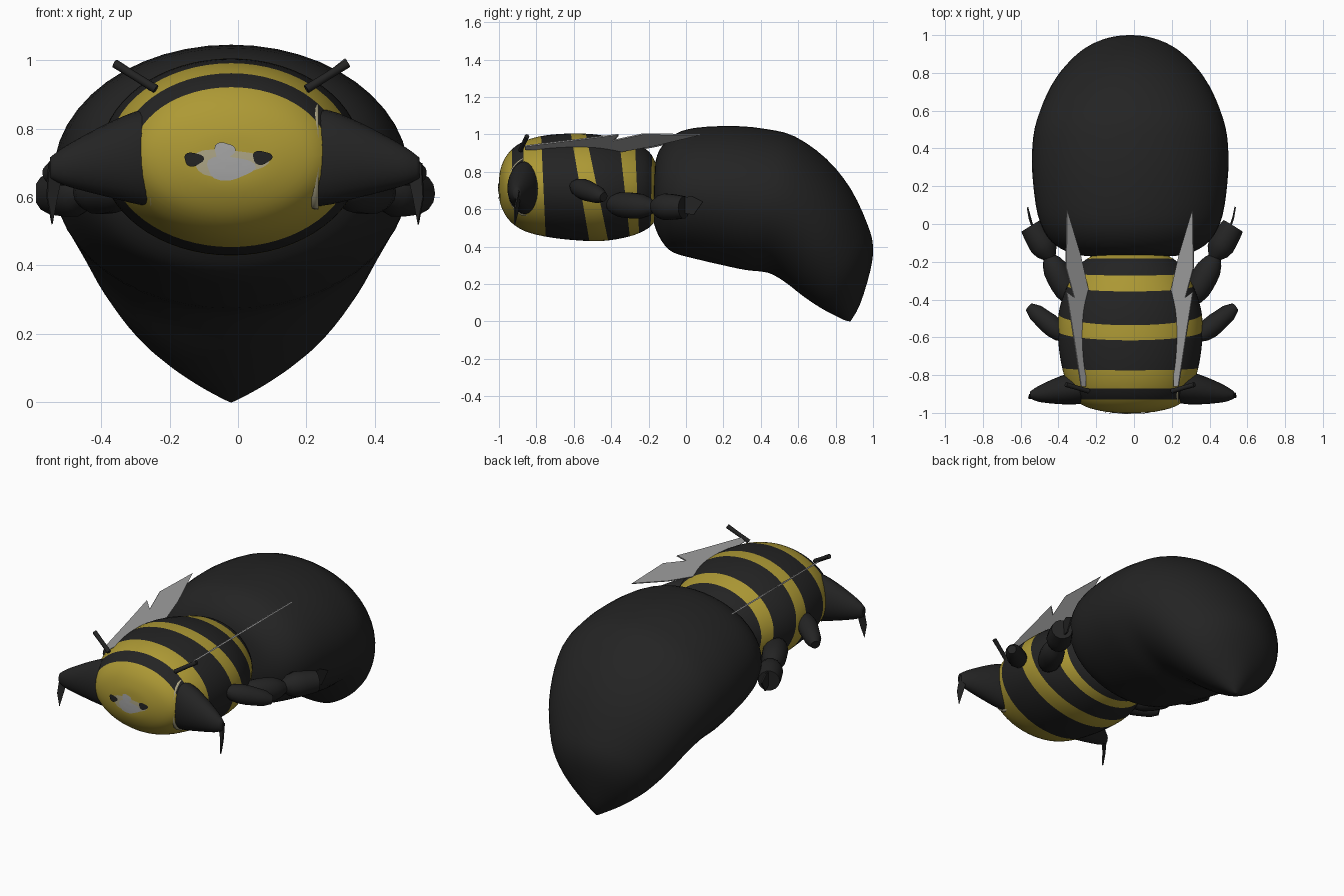
import bpy, bmesh, math
from mathutils import Vector as V
from mathutils.bvhtree import BVHTree

if "Cube" in bpy.data.objects:
    bpy.data.objects.remove(bpy.data.objects["Cube"])

CX = -0.02  # body centre line


def mat(name, r, g, b):
    m = bpy.data.materials.new(name)
    m.diffuse_color = (r, g, b, 1)
    m.use_nodes = True
    m.node_tree.nodes["Principled BSDF"].inputs["Base Color"].default_value = m.diffuse_color
    return m


BLACK = mat("soft black", 0.017, 0.017, 0.017)
YELLOW = mat("mustard yellow", 0.42, 0.32, 0.035)
GREY = mat("wing grey", 0.38, 0.38, 0.38)
CREAM = mat("dull cream", 0.42, 0.38, 0.24)


def finish(name, bm, mats, smooth=True):
    bmesh.ops.recalc_face_normals(bm, faces=bm.faces)
    me = bpy.data.meshes.new(name)
    bm.to_mesh(me)
    bm.free()
    for m in mats:
        me.materials.append(m)
    for p in me.polygons:
        p.use_smooth = smooth
    ob = bpy.data.objects.new(name, me)
    bpy.context.collection.objects.link(ob)
    return ob


def loft(sections, n):
    """Skin elliptical sections (centre, half axis u, half axis v) and cap the ends."""
    bm = bmesh.new()
    rings = []
    for c, u, v in sections:
        ang = [2 * math.pi * i / n for i in range(n)]
        rings.append([bm.verts.new(c + u * math.cos(a) + v * math.sin(a)) for a in ang])
    for a, b in zip(rings, rings[1:]):
        for i in range(n):
            j = (i + 1) % n
            bm.faces.new((a[i], a[j], b[j], b[i]))
    bm.faces.new(rings[0])
    bm.faces.new(rings[-1])
    return bm


def smooth_rows(rows, sub):
    """Catmull-Rom refinement of a table of section values."""
    out = []
    for i in range(len(rows) - 1):
        p0, p1, p2 = rows[max(i - 1, 0)], rows[i], rows[i + 1]
        p3 = rows[min(i + 2, len(rows) - 1)]
        for k in range(sub):
            t = k / sub
            out.append([0.5 * (2 * b + (c - a) * t + (2 * a - 5 * b + 4 * c - d) * t * t
                               + (3 * b - a - 3 * c + d) * t ** 3)
                        for a, b, c, d in zip(p0, p1, p2, p3)])
    return out + [rows[-1]]


def body(rows, sub, n):
    """Loft from (top y, top z, bottom y, bottom z, half width) rows."""
    secs = []
    for ty, tz, by, bz, w in smooth_rows(rows, sub):
        top, bot = V((CX, ty, tz)), V((CX, by, bz))
        secs.append(((top + bot) / 2, V((max(w, 0.002), 0, 0)), (top - bot) / 2))
    return loft(secs, n)


# Big drooping abdomen
abdomen = [(-.175, .67, -.175, .61, .03), (-.168, .82, -.17, .52, .24), (-.14, .92, -.13, .43, .36),
           (-.06, 1.0, -.07, .37, .44), (.05, 1.035, .05, .335, .49), (.25, 1.045, .2, .30, .515),
           (.42, 1.03, .32, .275, .52), (.58, .99, .44, .26, .505), (.75, .87, .53, .21, .46),
           (.88, .71, .62, .14, .40), (.97, .52, .70, .085, .32), (1.0, .40, .76, .05, .245),
           (.985, .27, .81, .025, .16), (.93, .09, .85, .006, .055), (.88, .002, .878, 0, .004)]
finish("abdomen", body(abdomen, 3, 48), [BLACK])

# Striped front body, cut along tilted stripe edges (y at z = 1, y at z = 0.45)
thorax = [(-1.0, .74, -1.0, .70, .03), (-.995, .80, -.993, .63, .13), (-.97, .87, -.96, .56, .24),
          (-.92, .93, -.91, .51, .30), (-.85, .97, -.84, .475, .335), (-.75, .995, -.73, .45, .365),
          (-.6, 1.005, -.6, .435, .382), (-.45, .995, -.45, .43, .375), (-.3, .955, -.3, .455, .32),
          (-.2, .91, -.2, .50, .25), (-.15, .82, -.15, .56, .16)]
bm = body(thorax, 4, 64)
edges = [(-.93, -.93), (-.87, -.87), (-.775, -.75), (-.615, -.52), (-.535, -.42),
         (-.36, -.30), (-.275, -.25), (-.18, -.19)]


def cut(co, no):
    bmesh.ops.bisect_plane(bm, geom=bm.verts[:] + bm.edges[:] + bm.faces[:],
                           plane_co=co, plane_no=no, dist=1e-5)


for t, b in edges:
    cut((0, t, 1), (0, 1, (b - t) / .55))
cut((0, 0, .72), (0, 0, 1))
for f in bm.faces:
    c = f.calc_center_median()
    band = sum(c.y > t + (b - t) * (1 - c.z) / .55 for t, b in edges)
    f.material_index = int(band % 2 == 1 and not (band == 1 and c.z < .72))
tree = BVHTree.FromBMesh(bm)
finish("striped_body", bm, [YELLOW, BLACK])


# Face markings: thin patches laid on the front of the body
def patch(name, cx, cz, rx, rz, lift, m):
    pb = bmesh.new()
    n, k = 20, 4
    rows = []
    for r in range(1, k + 1):
        row = []
        for i in range(n):
            a = 2 * math.pi * i / n
            wob = 1 + .12 * math.sin(3 * a + 1)
            x, z = cx + rx * wob * r / k * math.cos(a), cz + rz * wob * r / k * math.sin(a)
            hit = tree.ray_cast(V((x, -2, z)), V((0, 1, 0)))[0]
            row.append(pb.verts.new((x, hit.y - lift, z)))
        rows.append(row)
    pb.faces.new(rows[0])
    for a, b in zip(rows, rows[1:]):
        for i in range(n):
            pb.faces.new((a[i], a[(i + 1) % n], b[(i + 1) % n], b[i]))
    finish(name, pb, [m])


patch("face_marking", -.03, .70, .11, .04, .002, CREAM)
patch("mouth", -.025, .685, .07, .035, .004, GREY)
patch("nose", -.04, .735, .03, .025, .005, GREY)
patch("left_eye_spot", -.13, .71, .028, .02, .006, BLACK)
patch("right_eye_spot", .07, .715, .028, .02, .006, BLACK)


def tube(name, p, q, radii, m, n=14):
    """Round limb from p to q with evenly spaced radii."""
    p, q = V(p), V(q)
    d = (q - p).normalized()
    u = d.cross(V((0, 0, 1))).normalized()
    v = u.cross(d)
    k = len(radii) - 1
    ob = finish(name, loft([(p.lerp(q, i / k), u * r, v * r) for i, r in enumerate(radii)], n), [m])
    bpy.context.view_layer.objects.active = ob
    ob.select_set(True)
    bpy.ops.object.shade_smooth_by_angle(angle=math.radians(50))
    ob.select_set(False)


def plate(name, pts, m, thick=.008):
    pb = bmesh.new()
    f = pb.faces.new([pb.verts.new(p) for p in pts])
    f.normal_update()
    off = f.normal * thick
    ext = bmesh.ops.extrude_face_region(pb, geom=[f], use_keep_orig=True)
    for e in ext["geom"]:
        if isinstance(e, bmesh.types.BMVert):
            e.co += off
    finish(name, pb, [m], False)


wing = [(.313, .075), (.24, -.17), (.20, -.35), (.205, -.55), (.215, -.86), (.238, -.86),
        (.285, -.55), (.315, -.36), (.275, -.39), (.318, -.23)]
bean = [.015, .05, .066, .07, .07, .066, .05, .02]

for side, s in (("right", 1), ("left", -1)):
    def P(x, y, z, c=-.01):
        return V((c + s * (x - c), y, z))

    # Wings: jagged thin blades rising outward
    plate(side + "_wing", [P(x, y, .905 + (x - .2) * .8, CX) for x, y in wing], GREY)

    # Side horns with a pale collar and a ragged drooping tip
    horn = [(.20, -.855, .715, .085, .145), (.27, -.865, .715, .088, .137), (.34, -.875, .71, .08, .115),
            (.42, -.888, .70, .062, .085), (.49, -.90, .69, .04, .055), (.53, -.905, .685, .018, .03)]
    finish(side + "_horn", loft([(P(x, y, z), V((0, a, 0)), V((0, 0, b)))
                                 for x, y, z, a, b in smooth_rows(horn, 3)], 24), [BLACK])
    finish(side + "_horn_collar", loft([(P(x, -.858, .718), V((0, .098, 0)), V((0, 0, .155)))
                                        for x in (.215, .235)], 28), [CREAM])
    plate(side + "_horn_tip", [P(.49, -.89, .69), P(.535, -.9, .70), P(.54, -.92, .60),
                               P(.525, -.92, .52), P(.51, -.9, .60)], BLACK)

    # Antenna
    tube(side + "_antenna", P(.20, -.885, .915, CX), P(.32, -.85, .99, CX), [.013, .012, .013], BLACK, 8)

    # Middle leg
    tube(side + "_middle_leg", P(.33, -.61, .73), P(.535, -.44, .665),
         [.02, .045, .055, .055, .05, .045, .025], BLACK)

    # Hind leg, foot and claw
    tube(side + "_hind_leg", P(.29, -.43, .63), P(.44, -.16, .61), bean, BLACK)
    tube(side + "_hind_foot", P(.42, -.18, .615), P(.525, -.01, .61),
         [.03, .06, .072, .07, .066, .06], BLACK)
    plate(side + "_hind_claw", [P(.51, -.03, .66), P(.53, .03, .67), P(.54, .09, .64),
                                P(.53, .04, .57), P(.51, -.02, .58)], BLACK)
